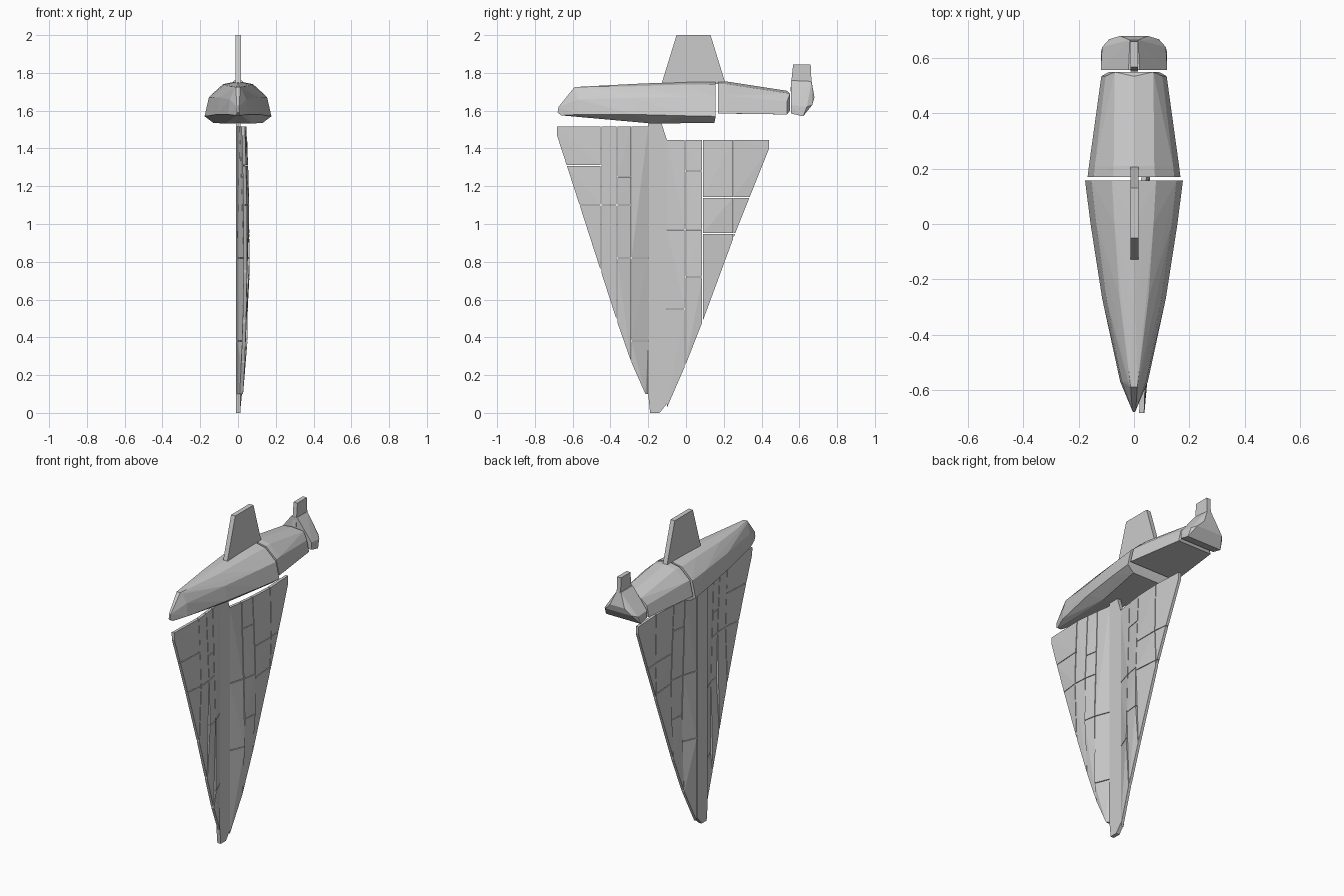
import bpy, bmesh, math


def hull_object(name, pts):
    # convex faceted solid around a few points
    bm = bmesh.new()
    for p in pts:
        bm.verts.new(p)
    r = bmesh.ops.convex_hull(bm, input=bm.verts[:])
    junk = {g for g in r["geom_interior"] + r["geom_unused"] if isinstance(g, bmesh.types.BMVert)}
    bmesh.ops.delete(bm, geom=list(junk), context='VERTS')
    bmesh.ops.recalc_face_normals(bm, faces=bm.faces[:])
    me = bpy.data.meshes.new(name)
    bm.to_mesh(me)
    bm.free()
    ob = bpy.data.objects.new(name, me)
    bpy.context.collection.objects.link(ob)
    return ob


def both(pts):
    return [(s * x, y, z) for x, y, z in pts for s in (-1, 1)]


def section(y, w, zd, zt):
    # half cross-section: gunwale, bilge, garboard, keel line
    h = zt - zd
    return [(w, y, zd), (w * 0.87, y, zd + h * 0.55),
            (w * 0.45, y, zd + h * 0.92), (0.004, y, zt)]


def plate(name, outline, x0, x1):
    return hull_object(name, [(x, y, z) for y, z in outline for x in (x0, x1)])


# Upturned hull: bow half
bow = [(0.004, -0.68, 1.59), (0.006, -0.675, 1.62), (0.012, -0.66, 1.575), (0.012, -0.59, 1.725)]
for s in [(-0.57, 0.05, 1.58, 1.725), (-0.27, 0.115, 1.58, 1.742),
          (0.0, 0.157, 1.573, 1.753), (0.157, 0.177, 1.57, 1.755)]:
    bow += section(*s)
# Cabin roof below the deck
bow += [(0.07, -0.18, 1.532), (0.13, 0.15, 1.535)]
hull_object("hull_bow", both(bow))

# Stern half of the hull
stern = []
for s in [(0.17, 0.168, 1.585, 1.755), (0.21, 0.163, 1.585, 1.755), (0.535, 0.118, 1.58, 1.705)]:
    stern += section(*s)
stern += [(0.09, 0.55, 1.60), (0.07, 0.55, 1.69)]
hull_object("hull_stern", both(stern))

# Transom block and rudder
hull_object("transom", both([
    (0.12, 0.556, 1.585), (0.12, 0.556, 1.63), (0.02, 0.556, 1.76),
    (0.12, 0.62, 1.57), (0.115, 0.64, 1.62), (0.09, 0.668, 1.63),
    (0.05, 0.68, 1.67), (0.015, 0.665, 1.755)]))
plate("rudder", [(0.552, 1.70), (0.567, 1.845), (0.66, 1.845), (0.665, 1.74)], -0.012, 0.015)

# Keel fin
plate("keel", [(-0.13, 1.74), (-0.05, 2.0), (0.13, 2.0), (0.21, 1.74)], -0.013, 0.016)

# Mast
plate("mast", [(-0.2, 1.535), (-0.13, 1.535), (-0.1, 1.44), (-0.1, 0.05),
               (-0.14, 0.0), (-0.19, 0.0), (-0.2, 0.1)], -0.01, 0.014)


def clip(poly, axis, limit, sign):
    # keep the part of a polygon on one side of an axis-aligned line
    out = []
    for a, b in zip(poly, poly[1:] + poly[:1]):
        da, db = sign * (limit - a[axis]), sign * (limit - b[axis])
        if da >= 0:
            out.append(a)
        if da * db < 0:
            t = da / (da - db)
            out.append(tuple(a[i] + t * (b[i] - a[i]) for i in (0, 1)))
    return out


def sail(name, outline, luff, tip, columns):
    # sail built from thin bulging panels with fine seams
    gap = 0.002
    n = 0
    for y0, y1, rows in columns:
        for z0, z1 in zip(rows, rows[1:]):
            p = outline
            for axis, lim, sg in ((0, y0 + gap, -1), (0, y1 - gap, 1),
                                  (1, z0 + gap, -1), (1, z1 - gap, 1)):
                p = clip(p, axis, lim, sg) if p else p
            if len(p) < 3:
                continue
            pts = []
            for y, z in p:
                depth = 0.012 + 0.036 * math.sin(math.pi * min(1, z / 1.9) ** 0.9)
                chord = max(0.05, abs(tip - luff) * z / 1.5)
                u = min(1, abs(y - luff) / chord)
                x = depth * math.sin(math.pi * 0.75 * u)
                pts += [(x - 0.004, y, z), (x + 0.014, y, z)]
            n += 1
            hull_object(f"{name}_panel_{n}", pts)


# Foresail
sail("foresail", [(-0.683, 1.515), (-0.683, 1.47), (-0.56, 1.09), (-0.36, 0.47), (-0.29, 0.27),
                  (-0.215, 0.1), (-0.2, 0.1), (-0.2, 1.515)], -0.2, -0.68,
     [(-0.70, -0.45, [0, 0.7, 1.10, 1.31, 1.6]),
      (-0.45, -0.365, [0, 1.10, 1.6]),
      (-0.365, -0.29, [0, 0.82, 1.10, 1.25, 1.6]),
      (-0.29, -0.19, [0, 0.38, 0.82, 1.6])])

# Mainsail
sail("mainsail", [(-0.1, 1.445), (0.44, 1.445), (0.44, 1.40), (0.26, 0.95), (0.09, 0.49),
                  (0.0, 0.26), (-0.1, 0.03)], -0.1, 0.44,
     [(-0.11, -0.005, [0, 0.55, 0.97, 1.6]),
      (-0.005, 0.088, [0, 0.72, 0.97, 1.28, 1.6]),
      (0.088, 0.25, [0, 0.95, 1.14, 1.6]),
      (0.25, 0.46, [0, 0.95, 1.14, 1.6])])
